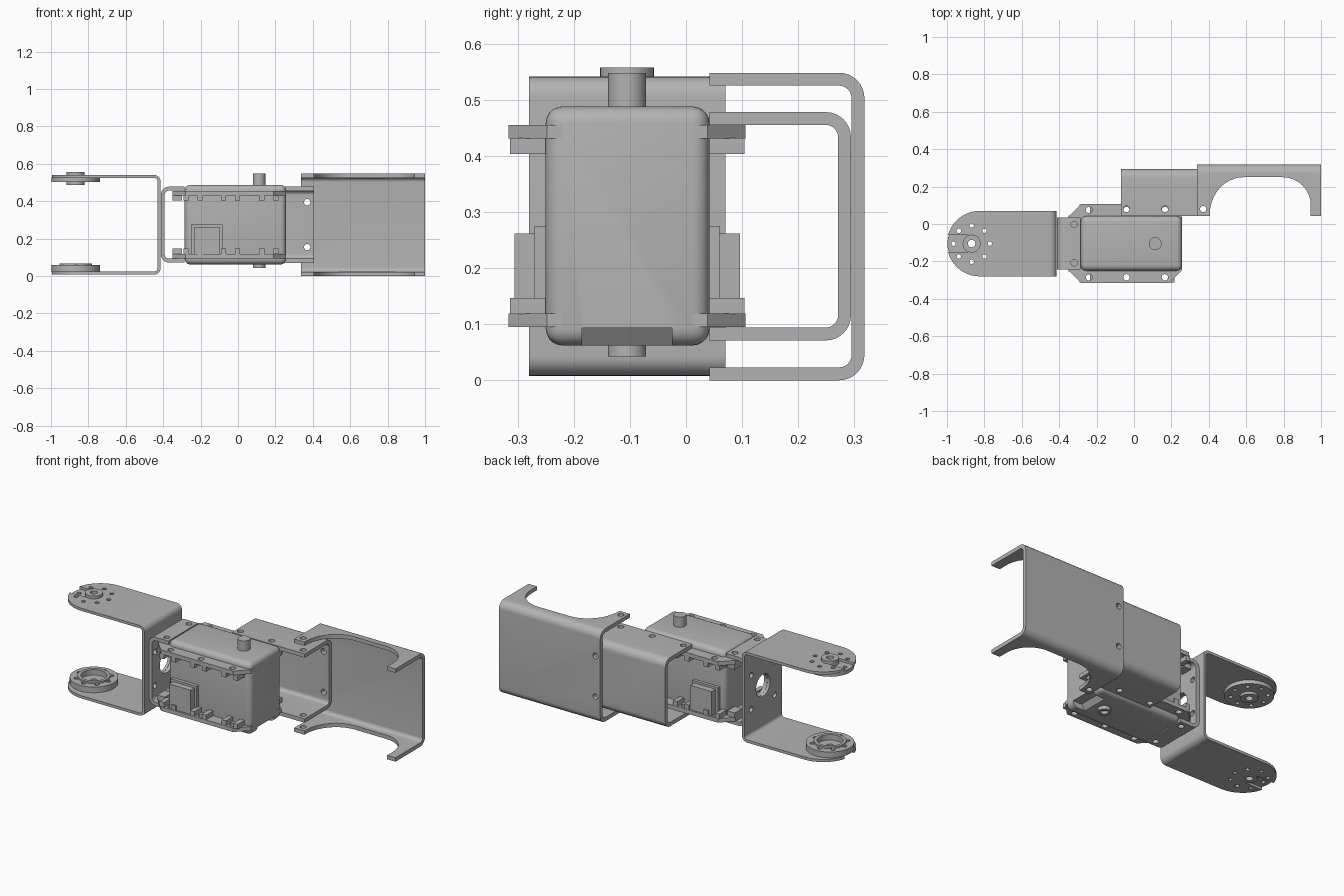
import bpy, bmesh, math
from mathutils import Vector

if "Cube" in bpy.data.objects:
    bpy.data.objects.remove(bpy.data.objects["Cube"], do_unlink=True)

grey = bpy.data.materials.new("satin_grey")
grey.use_nodes = True
COLOR = (0.45, 0.45, 0.45, 1)
grey.diffuse_color = COLOR
grey.node_tree.nodes["Principled BSDF"].inputs["Base Color"].default_value = COLOR

MID = -0.105                    # y of the servo and fork centre line
HORN = (-0.868, MID)            # fork pivot
SHAFT = (0.113, MID)            # servo output


def prism(name, pts, axis, lo, hi):
    """Extrude a closed outline along an axis; outline uses the other two axes in order."""
    def place(p, d):
        c = list(p)
        c.insert(axis, d)
        return c
    bm = bmesh.new()
    face = bm.faces.new([bm.verts.new(place(p, lo)) for p in pts])
    new = bmesh.ops.extrude_face_region(bm, geom=[face])["geom"]
    shift = Vector([hi - lo if i == axis else 0 for i in range(3)])
    bmesh.ops.translate(bm, vec=shift, verts=[v for v in new if isinstance(v, bmesh.types.BMVert)])
    bmesh.ops.recalc_face_normals(bm, faces=bm.faces)
    me = bpy.data.meshes.new(name)
    bm.to_mesh(me)
    bm.free()
    ob = bpy.data.objects.new(name, me)
    bpy.context.collection.objects.link(ob)
    me.materials.append(grey)
    return ob


def arc(cx, cy, r, a0, a1, n=8, ry=None):
    ry = r if ry is None else ry
    steps = [math.radians(a0 + (a1 - a0) * i / n) for i in range(n + 1)]
    return [(cx + r * math.cos(a), cy + ry * math.sin(a)) for a in steps]


def disc(name, c, r, lo, hi, axis=2, n=32):
    return prism(name, arc(*c, r, 0, 360, n)[:-1], axis, lo, hi)


def box(name, x0, x1, y0, y1, z0, z1):
    return prism(name, [(x0, y0), (x1, y0), (x1, y1), (x0, y1)], 2, z0, z1)


def apply(ob, mod):
    bpy.context.view_layer.objects.active = ob
    bpy.ops.object.modifier_apply(modifier=mod.name)


def join_cut(ob, tool, op="DIFFERENCE"):
    tool.hide_render = True
    m = ob.modifiers.new("bool", "BOOLEAN")
    m.operation, m.solver, m.object = op, "EXACT", tool
    apply(ob, m)
    bpy.data.objects.remove(tool, do_unlink=True)


def hole(ob, c, r, lo, hi, axis=2, n=16):
    join_cut(ob, disc("cutter", c, r, lo, hi, axis, n))


def bevel(ob, width, segments):
    m = ob.modifiers.new("bevel", "BEVEL")
    m.width, m.segments = width, segments
    apply(ob, m)


def channel(tip, back, lo, hi, t, r):
    """Outline of a bent sheet: arms from tip to back, joined by a web at back."""
    s = 1 if back > tip else -1
    def side(rad, off):
        cx = (back - s * off) - s * rad
        low = arc(cx, lo + off + rad, rad * s, -90, 0, ry=rad)
        high = arc(cx, hi - off - rad, rad * s, 0, 90, ry=rad)
        return [(tip, lo + off)] + low + high + [(tip, hi - off)]
    return side(r, 0) + side(r - t, t)[::-1]


# Fork bracket: rounded arms with pivot slots and a drilled web
fork = prism("fork_bracket", channel(-1, -0.414, 0.008, 0.541, 0.016, 0.035), 1, -0.28, 0.07)
R = 0.175
rounded = [(-0.3, MID - R), (-0.3, MID + R)] + arc(-1 + R, MID, R, 90, 270, 24)
join_cut(fork, prism("tip_shape", rounded, 2, -0.1, 0.7), "INTERSECT")
slot = [(-1.1, MID - 0.046), (HORN[0], MID - 0.046)] + arc(*HORN, 0.046, -90, 90, 12)[1:-1] \
    + [(HORN[0], MID + 0.046), (-1.1, MID + 0.046)]
join_cut(fork, prism("slot", slot, 2, -0.1, 0.7))

# Small bracket holding the servo's rear end
inner = prism("servo_rear_bracket", channel(-0.285, -0.413, 0.072, 0.478, 0.021, 0.045), 1, -0.243, 0.035)
for web in (fork, inner):
    hole(web, (MID, 0.275), 0.065, -0.5, -0.35, 0, 24)
    for dy in (-0.11, 0.11):
        for dz in (-0.1, 0.1):
            hole(web, (MID + dy, 0.275 + dz), 0.016, -0.5, -0.35, 0)

# Pivot horns with hubs
upper = disc("upper_horn", HORN, 0.13, 0.503, 0.526, n=48)
join_cut(upper, disc("hub", HORN, 0.048, 0.488, 0.557), "UNION")
lower = disc("lower_horn", HORN, 0.13, 0.023, 0.058, n=48)
join_cut(lower, disc("lip", HORN, 0.088, 0.04, 0.068), "UNION")
join_cut(lower, disc("hub", HORN, 0.046, 0.008, 0.03), "UNION")
hole(lower, HORN, 0.07, 0.036, 0.1, n=32)
for part in (upper, lower):
    hole(part, HORN, 0.02, -0.1, 0.7)
for i in range(8):
    a = i * math.pi / 4
    c = (HORN[0] + 0.097 * math.cos(a), HORN[1] + 0.097 * math.sin(a))
    for part in (fork, upper, lower):
        hole(part, c, 0.012, -0.1, 0.7, n=12)

# Servo case with an angled recess under its front end
case = box("servo_case", -0.285, 0.257, -0.25, 0.042, 0.062, 0.488)
bevel(case, 0.03, 5)
recess = [(0.13, 0.0), (0.3, 0.0), (0.3, 0.093), (0.2, 0.093)]
join_cut(case, prism("recess", recess, 1, -0.185, -0.025))
shaft = disc("output_shaft", SHAFT, 0.034, 0.47, 0.548)
stub = disc("lower_stub", SHAFT, 0.034, 0.042, 0.12)
hole(stub, SHAFT, 0.02, 0.0, 0.06)
collar = disc("stub_collar", SHAFT, 0.06, 0.07, 0.11)

# Mounting flanges with chamfered corners, bosses and holes
EAR_X = (-0.24, -0.04, 0.165)
C = 0.068
half = [(0.257, 0.143), (0.257 - C, 0.211), (-0.35 + C, 0.211), (-0.35, 0.143)]
outline = [(x, MID + y) for x, y in half] + [(x, MID - y) for x, y in half[::-1]]
for name, z0, z1, b0, b1 in (("upper", 0.431, 0.455, 0.403, 0.432), ("lower", 0.095, 0.119, 0.118, 0.147)):
    flange = prism(name + "_flange", outline, 2, z0, z1)
    for s in (-1, 1):
        for x in EAR_X:
            hole(flange, (x, MID + s * 0.18), 0.017, z0 - 0.1, z1 + 0.1)
            for dx in (-0.038, 0.038):
                ys = sorted((MID + s * 0.145, MID + s * 0.209))
                box(name + "_boss", x + dx - 0.014, x + dx + 0.014, *ys, b0, b1)
        hole(flange, (-0.32, MID + s * 0.103), 0.017, z0 - 0.1, z1 + 0.1)
        hole(inner, (-0.32, MID + s * 0.103), 0.017, z0 - 0.1, z1 + 0.1)
        ys = sorted((MID + s * 0.08, MID + s * 0.15))
        box(name + "_end_boss", -0.35, -0.30, *ys, b0, b1)

# Cable sockets on both sides of the case
for s, name in ((-1, "front"), (1, "back")):
    ys = sorted((MID + s * 0.14, MID + s * 0.201))
    box(name + "_socket", -0.235, -0.095, *ys, 0.119, 0.262)
    ys = sorted((MID + s * 0.14, MID + s * 0.165))
    box(name + "_socket_frame", -0.252, -0.083, *ys, 0.119, 0.275)

# Side bracket bolted to the servo flanges
side = prism("side_bracket", channel(0.042, 0.294, 0.071, 0.478, 0.023, 0.045), 0, -0.07, 0.406)

# Large outer bracket with scooped arms
outer = prism("outer_bracket", channel(0.042, 0.318, 0.0, 0.548, 0.023, 0.045), 0, 0.338, 1.0)
scoop = [(0.405, 0.0)] + arc(0.585, 0.05, 0.18, 180, 90, 12, 0.2) \
    + arc(0.795, 0.1, 0.15, 90, 0, 12) + [(0.945, 0.0)]
join_cut(outer, prism("scoop", scoop, 2, -0.1, 0.7))

# Bolt holes shared by the side and outer brackets
for x in (-0.04, 0.165, 0.37):
    hole(side, (x, 0.08), 0.017, -0.1, 0.7)
hole(outer, (0.37, 0.08), 0.017, -0.1, 0.7)
for z in (0.155, 0.395):
    for part in (side, outer):
        hole(part, (0.37, z), 0.017, 0.2, 0.4, 1)

# Crisp shading on bends and rims
for ob in bpy.data.objects:
    if ob.type == "MESH":
        bpy.ops.object.select_all(action="DESELECT")
        ob.select_set(True)
        bpy.context.view_layer.objects.active = ob
        bpy.ops.object.shade_smooth_by_angle(angle=math.radians(30))
